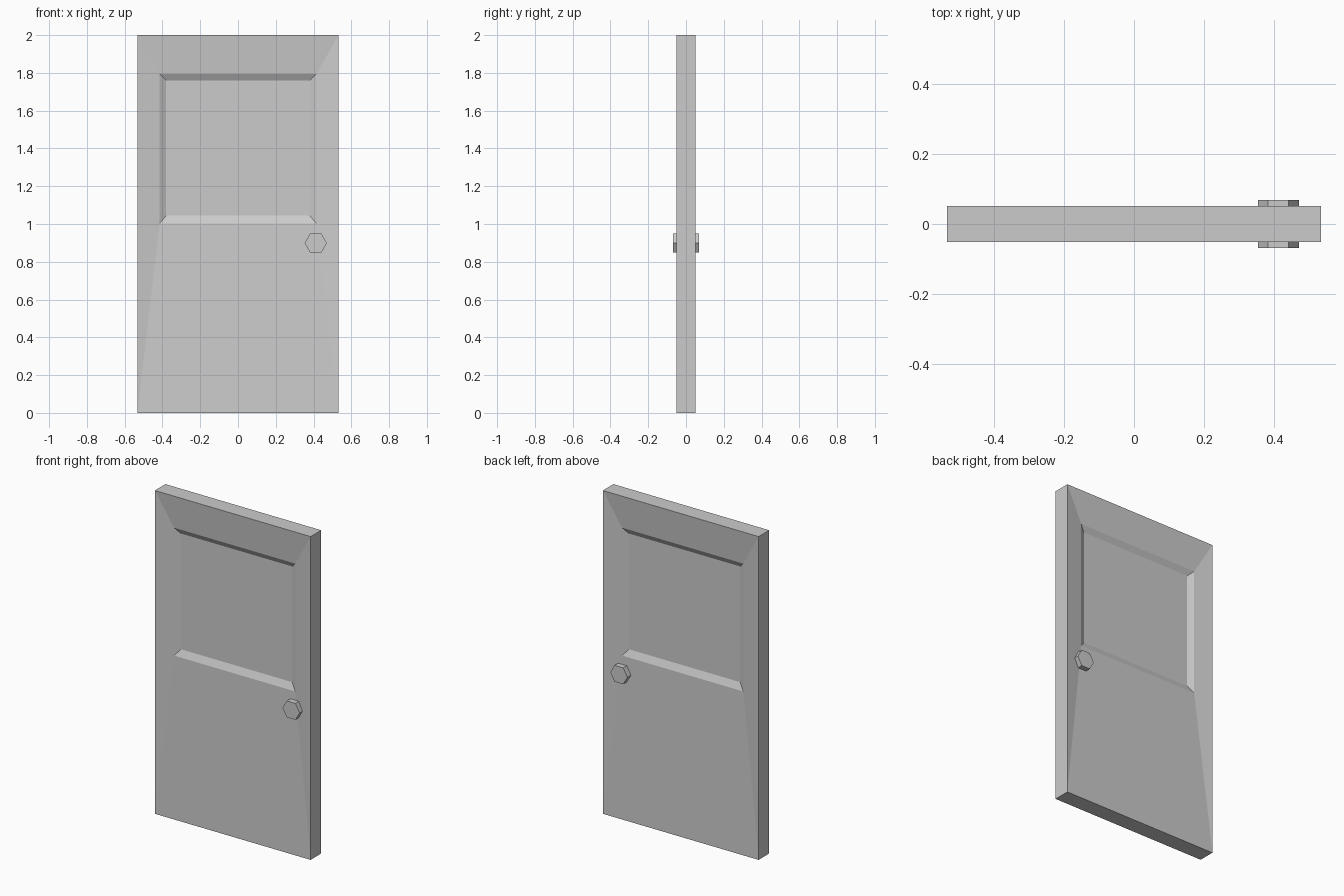
import bpy, bmesh, math
from mathutils import Matrix

if "Cube" in bpy.data.objects:
    bpy.data.objects.remove(bpy.data.objects["Cube"])

HALF_T = 0.0515  # half thickness of the slab


def finish(name, bm):
    bmesh.ops.remove_doubles(bm, verts=bm.verts, dist=1e-5)
    bmesh.ops.recalc_face_normals(bm, faces=bm.faces)
    mesh = bpy.data.meshes.new(name)
    bm.to_mesh(mesh)
    bm.free()
    obj = bpy.data.objects.new(name, mesh)
    bpy.context.collection.objects.link(obj)
    return obj


def ring(bm, half_w, z0, z1, y):
    return [bm.verts.new((x, y, z)) for x, z in
            ((-half_w, z0), (half_w, z0), (half_w, z1), (-half_w, z1))]


def bridge(bm, a, b):
    for i in range(4):
        j = (i + 1) % 4
        bm.faces.new((a[i], a[j], b[j], b[i]))


# Door slab: each side slopes in to the opening, then bevels to the sunken panel
bm = bmesh.new()
outer = {}
for s in (-1, 1):
    edge = ring(bm, 0.533, 0.0, 2.0, s * HALF_T)
    lip = ring(bm, 0.415, 1.003, 1.794, s * (HALF_T - 0.019))
    panel = ring(bm, 0.38, 1.044, 1.76, s * (HALF_T - 0.038))
    bridge(bm, edge, lip)
    bridge(bm, lip, panel)
    bm.faces.new(panel)
    outer[s] = edge
bridge(bm, outer[-1], outer[1])
finish("door_slab", bm)

# Hexagonal knobs, one on each side
for s, side in ((-1, "front"), (1, "back")):
    bm = bmesh.new()
    turn = (Matrix.Translation((0.4115, s * 0.0485, 0.899))
            @ Matrix.Rotation(math.pi / 2, 4, 'X'))
    bmesh.ops.create_cone(bm, cap_ends=True, segments=6, radius1=0.0587,
                          radius2=0.0587, depth=0.04,
                          matrix=turn @ Matrix.Rotation(math.pi / 2, 4, 'Z'))
    finish(side + "_knob", bm)
